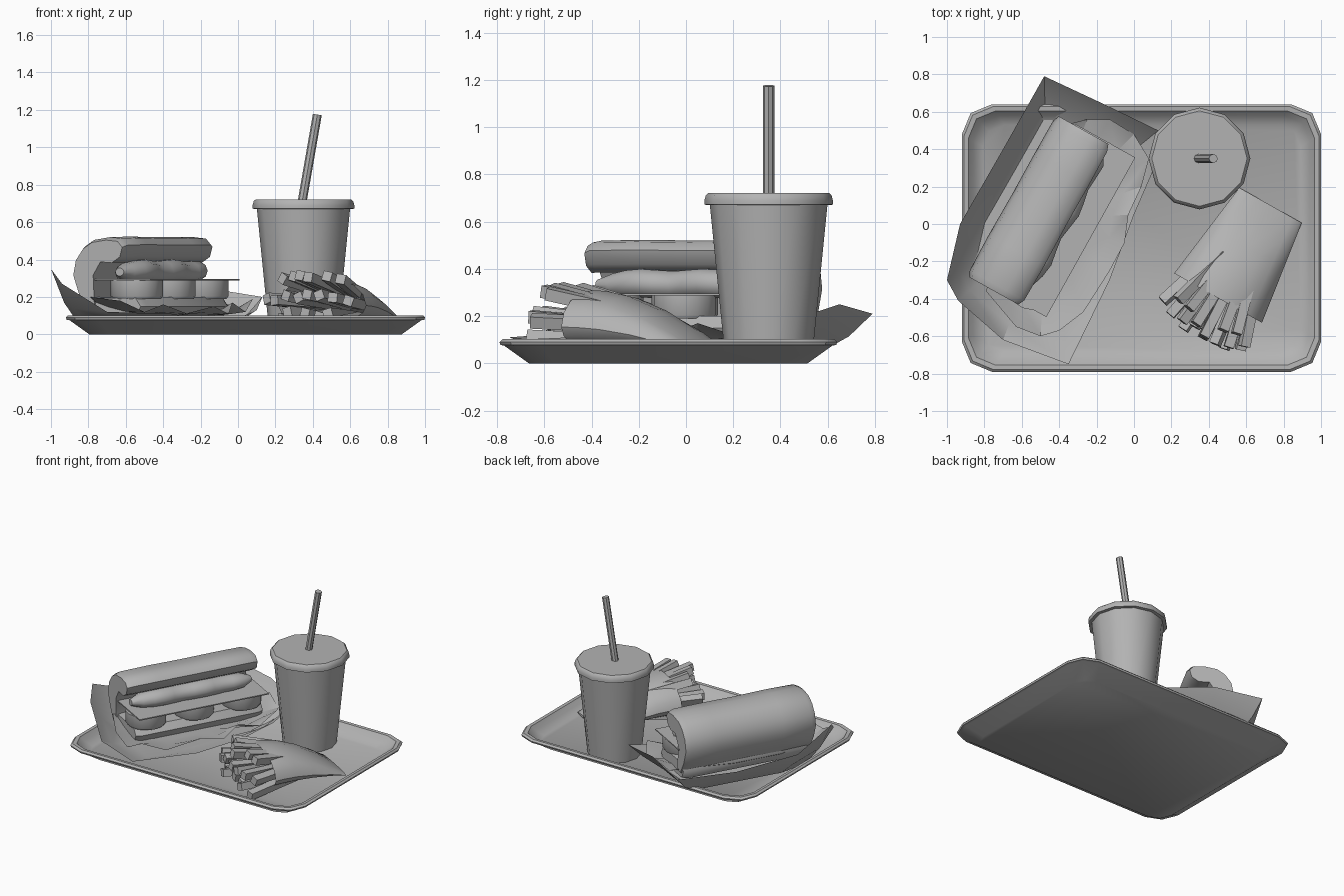
import bpy, bmesh, math, random
from mathutils import Vector, Matrix

if "Cube" in bpy.data.objects:
    bpy.data.objects.remove(bpy.data.objects["Cube"])

random.seed(4)
grey = bpy.data.materials.new("plain_grey")
grey.diffuse_color = (0.45, 0.45, 0.45, 1)
grey.use_nodes = True
grey.node_tree.nodes["Principled BSDF"].inputs["Base Color"].default_value = grey.diffuse_color


def loft(name, rings, cap_start=True, cap_end=True, smooth=35, closed=True):
    """Skin a list of equal-length point rings."""
    bm = bmesh.new()
    vs = [[bm.verts.new(p) for p in r] for r in rings]
    n = len(rings[0])
    for a, b in zip(vs, vs[1:]):
        for i in range(n if closed else n - 1):
            j = (i + 1) % n
            bm.faces.new((a[i], a[j], b[j], b[i]))
    if cap_start:
        bm.faces.new(vs[0][::-1])
    if cap_end:
        bm.faces.new(vs[-1])
    bmesh.ops.recalc_face_normals(bm, faces=bm.faces)
    me = bpy.data.meshes.new(name)
    bm.to_mesh(me)
    bm.free()
    me.materials.append(grey)
    ob = bpy.data.objects.new(name, me)
    bpy.context.collection.objects.link(ob)
    bpy.ops.object.select_all(action='DESELECT')
    ob.select_set(True)
    bpy.context.view_layer.objects.active = ob
    if smooth:
        bpy.ops.object.shade_smooth_by_angle(angle=math.radians(smooth))
    return ob


def circle(c, r, n, z):
    return [(c[0] + r * math.cos(2 * math.pi * i / n),
             c[1] + r * math.sin(2 * math.pi * i / n), z) for i in range(n)]


# Tray: rounded rectangle rings from the underside, over the rim, to the floor
def tray_ring(inset, z):
    hx, hy = 0.96 - inset, 0.715 - inset
    r = max(0.16 - inset * 0.4, 0.05)
    pts = []
    for k, (sx, sy) in enumerate(((1, 1), (-1, 1), (-1, -1), (1, -1))):
        for s in range(3):
            a = math.pi / 2 * k + math.pi / 4 * s
            pts.append((0.04 + sx * (hx - r) + r * math.cos(a),
                        -0.075 + sy * (hy - r) + r * math.sin(a), z))
    return pts


loft("tray", [tray_ring(i, z) for i, z in (
    (0.125, 0), (0.02, 0.075), (0.004, 0.078), (0, 0.09), (0.012, 0.102),
    (0.035, 0.1), (0.06, 0.07), (0.11, 0.03))])

# Cup, lid and straw
C = (0.35, 0.35)
loft("cup", [circle(C, r, 12, z) for r, z in ((0.185, 0.03), (0.25, 0.68))])
loft("cup_lid", [circle(C, r, 12, z) for r, z in (
    (0.255, 0.67), (0.272, 0.672), (0.272, 0.69), (0.266, 0.712), (0.255, 0.722))])
slant = Vector((0.082, 0, 0.47))
tilt = slant.to_track_quat('Z', 'Y')
loft("straw", [[Vector((0.343, 0.35, 0.71)) + slant * t + tilt @ Vector(p)
                for p in circle((0, 0), 0.024, 8, 0)] for t in (0, 0.99)])


# Sandwich frame: u runs along the bun, v towards its open side
def bun_pt(u, v, z):
    return (-0.51 + 0.487 * u + 0.873 * v, 0.075 + 0.873 * u - 0.487 * v, z)


def bun_loft(name, profile, stations, smooth=50):
    """Sweep a (v, z) profile along u; each station is (u, scale)."""
    cv = sum(p[0] for p in profile) / len(profile)
    cz = sum(p[1] for p in profile) / len(profile)
    return loft(name, [[bun_pt(u, cv + (v - cv) * s, cz + (z - cz) * s)
                        for v, z in profile] for u, s in stations], smooth=smooth)


bun_loft("top_bun", [(-0.07, 0.1), (-0.13, 0.2), (-0.168, 0.31), (-0.15, 0.4),
                     (-0.1, 0.47), (-0.04, 0.508), (0.06, 0.523), (0.14, 0.515),
                     (0.172, 0.48), (0.155, 0.42), (0.1, 0.385), (0.02, 0.39),
                     (-0.03, 0.31), (-0.02, 0.1)],
         [(-0.495, 0.88), (-0.46, 0.98), (-0.25, 1), (0, 0.98), (0.25, 0.99),
          (0.45, 0.98), (0.49, 0.9)])
bun_loft("bottom_bun", [(-0.08, 0.08), (-0.11, 0.14), (-0.08, 0.2), (0.24, 0.2),
                        (0.275, 0.15), (0.24, 0.08)],
         [(-0.48, 0.9), (-0.44, 1), (0.44, 1), (0.48, 0.9)])

# Sausage with a gentle wave
rings = []
for i in range(13):
    t = i / 12 * 2 - 1
    r = 0.07 * max(1 - abs(t) ** 6, 0.12) ** 0.5
    wave = 0.012 * math.sin(t * 9)
    rings.append([bun_pt(0.45 * t, 0.115 + wave + 1.1 * r * math.cos(a),
                         0.335 + wave * 0.4 + 0.9 * r * math.sin(a))
                  for a in (math.pi / 5 * k for k in range(10))])
loft("sausage", rings, smooth=60)

# Cheese slice on three round slices
bun_loft("cheese_slice", [(-0.05, 0.288), (-0.05, 0.296), (0.315, 0.296), (0.315, 0.288)],
         [(-0.48, 1), (0.497, 1)], smooth=0)
for i in (-1, 0, 1):
    c = bun_pt(0.36 * i, 0.165, 0)
    loft("round_slice", [circle(c, r, 16, z) for r, z in (
        (0.13, 0.19), (0.14, 0.205), (0.14, 0.288))])


def sheet(name, outline, steps, centre=(-0.46, 0.02)):
    """Sheet from an outline; each step is (shrink, share of height, base)."""
    rings = [[(centre[0] + (x - centre[0]) * f, centre[1] + (y - centre[1]) * f,
               b + (z - b) * h) for x, y, z in outline] for f, h, b in steps]
    return loft(name, rings, cap_start=False, smooth=30)


# Wrapping paper with raised corners
sheet("wrapping_paper", [
    (-0.48, 0.79, 0.21), (-0.18, 0.65, 0.25), (0.13, 0.5, 0.2), (0.1, 0.28, 0.13),
    (0.0, 0.05, 0.07), (-0.13, -0.3, 0.06), (-0.35, -0.75, 0.11),
    (-0.7, -0.62, 0.12), (-0.94, -0.41, 0.27), (-1.0, -0.3, 0.35),
    (-0.93, 0.0, 0.22), (-0.7, 0.4, 0.18)],
    [(1, 1, 0.05), (0.87, 0.4, 0.05), (0.72, 0, 0.05)])

# Crinkled leaf under the filling
sheet("crinkled_leaf", [
    (-0.37, 0.53, 0.17), (-0.25, 0.56, 0.13), (-0.13, 0.56, 0.19), (0.0, 0.48, 0.14),
    (0.08, 0.35, 0.19), (0.04, 0.2, 0.12), (-0.03, 0.05, 0.17), (-0.05, -0.1, 0.11),
    (-0.13, -0.25, 0.15), (-0.27, -0.47, 0.11), (-0.4, -0.57, 0.16),
    (-0.5, -0.6, 0.12), (-0.63, -0.55, 0.18), (-0.79, -0.36, 0.2),
    (-0.74, -0.1, 0.14), (-0.56, 0.22, 0.14)],
    [(1, 1, 0.1), (0.8, 0.3, 0.1), (0.6, 0, 0.1)])


# Fries frame: d runs from the closed end to the mouth, w across
def fry_pt(d, w, z):
    return Vector((0.73 - 0.492 * d + 0.87 * w, 0.10 - 0.87 * d - 0.49 * w, z))


# Fries carton: flat closed end widening into an open lens-shaped mouth
rings = []
for t in (0, 0.2, 0.45, 0.7, 0.88, 1):
    hw, h = 0.192 + 0.078 * t, 0.012 + 0.13 * math.sin(t * math.pi / 2) ** 0.9
    ring = []
    for k in range(16):
        a = math.pi / 8 * k
        s = math.sin(a)
        ring.append(fry_pt(0.57 * t, hw * math.cos(a),
                           0.04 + h * 0.8 + h * (1.1 if s > 0 else 0.7) * s))
    rings.append(ring)
loft("fries_carton", rings, cap_end=False, smooth=45)

# Fanned fries in three layers
for row, (count, z0, z1, reach) in enumerate(
        ((7, 0.09, 0.11, 0.79), (8, 0.16, 0.21, 0.78), (6, 0.22, 0.315, 0.76))):
    spread = (0.24, 0.25, 0.18)[row]
    for i in range(count):
        s = (2 * i / (count - 1) - 1)
        a = fry_pt(0.35, s * spread * 0.5, z0)
        b = fry_pt(reach - 0.05 * s * s + random.uniform(-0.05, 0.03), s * spread,
                   z1 - 0.03 * s * s + random.uniform(-0.015, 0.02))
        q = (b - a).to_track_quat('Z', 'Y') @ Matrix.Rotation(
            random.uniform(-0.5, 0.5), 3, 'Z').to_quaternion()
        sq = [q @ Vector((x, y, 0)) * 0.026 for x, y in ((1, 1), (-1, 1), (-1, -1), (1, -1))]
        loft("fry", [[p + o for o in sq] for p in (a, b)], smooth=0)
